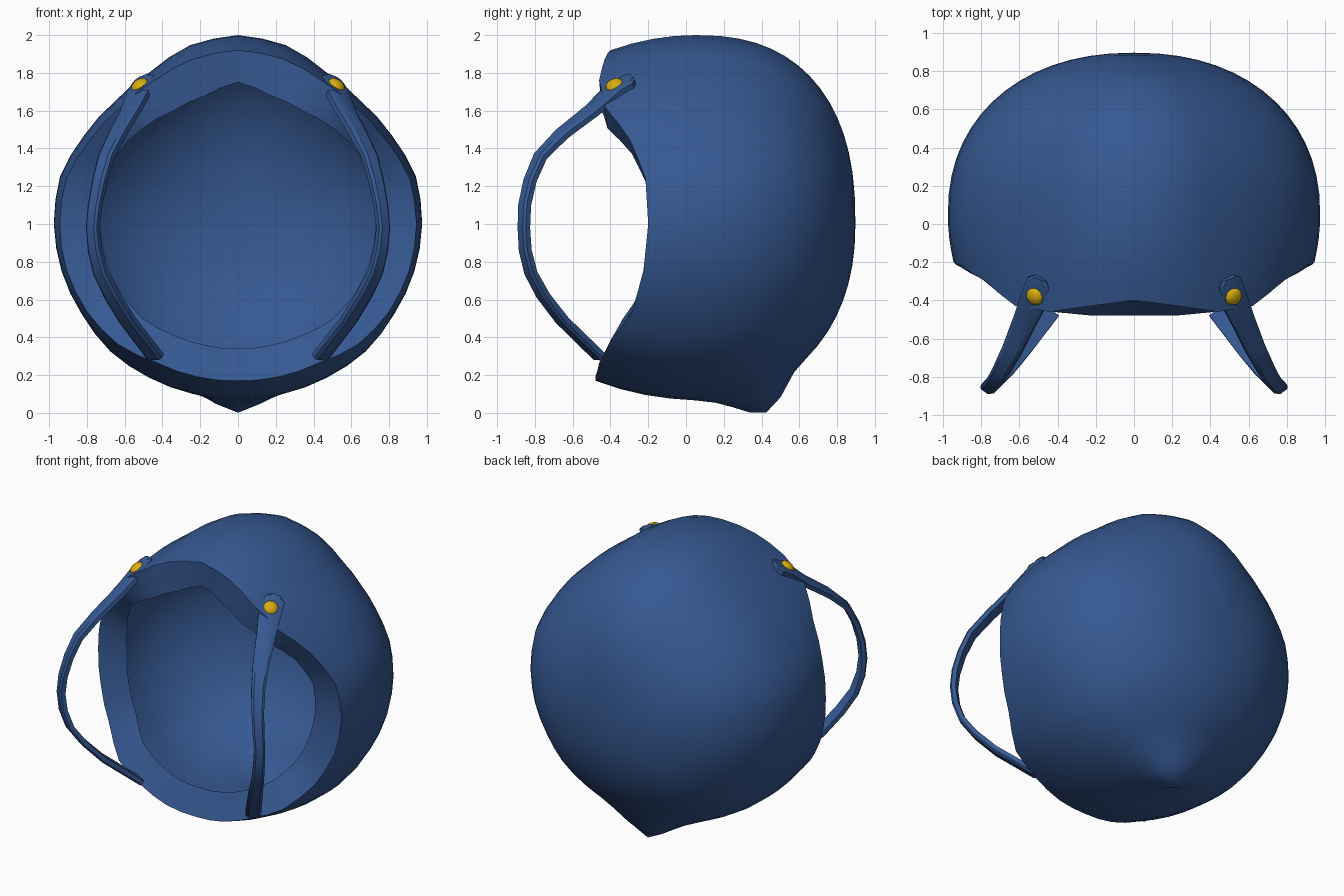
import bpy, bmesh, math
from mathutils import Vector

if "Cube" in bpy.data.objects:
    bpy.data.objects.remove(bpy.data.objects["Cube"])


def material(name, color):
    m = bpy.data.materials.new(name)
    m.use_nodes = True
    m.diffuse_color = color
    m.node_tree.nodes["Principled BSDF"].inputs["Base Color"].default_value = color
    return m


blue = material("blue", (0.036, 0.098, 0.285, 1))
gold = material("gold", (0.70, 0.42, 0.005, 1))


def finish(bm, name, mat, angle=40):
    bmesh.ops.recalc_face_normals(bm, faces=bm.faces)
    mesh = bpy.data.meshes.new(name)
    bm.to_mesh(mesh)
    bm.free()
    mesh.materials.append(mat)
    obj = bpy.data.objects.new(name, mesh)
    bpy.context.collection.objects.link(obj)
    bpy.ops.object.select_all(action="DESELECT")
    obj.select_set(True)
    bpy.context.view_layer.objects.active = obj
    bpy.ops.object.shade_smooth_by_angle(angle=math.radians(angle))
    return obj


def bridge(bm, a, b):
    n = len(a)
    for i in range(n):
        j = (i + 1) % n
        bm.faces.new((a[i], a[j], b[j], b[i]))


# Hood radii every 15 degrees from the crown down one side to the chin
FULL = [1.0, .98, .93, .92, .94, .975, .975, .967, .955, .955, .94, .93, .93]
RIM = [.92, .905, .88, .877, .90, .94, .945, .94, .925, .90, .85, .837, .83]
RIM_Y = [-.40, -.43, -.46, -.43, -.30, -.215, -.20, -.225, -.285, -.41, -.46, -.48, -.48]
LIP = [.75, .70, .69, .715, .74, .745, .73, .725, .72, .71, .68, .665, .66]
HALF = len(FULL) - 1
SEG = 4 * HALF
MID_Y, DEPTH = 0.05, 0.847


def at(table, k):
    lo = int(k)
    hi = min(lo + 1, HALF)
    return table[lo] + (table[hi] - table[lo]) * (k - lo)


def power(k):  # squarer profile at the crown, rounder at sides and chin
    return 0.83 + 0.08 * min(1, k / 5)


def nape(x, y):  # pointed nape, steep behind and sloping in front
    d = y - 0.45
    reach = 0.085 if d > 0 else 0.21
    return 0.145 * math.exp(-(abs(x) / 0.19) ** 1.7 - (d / reach) ** 2)


def hood_ring(bm, radius, depth):
    ring = []
    for i in range(SEG):
        k = min(i, SEG - i) / 2
        a = 2 * math.pi * i / SEG
        x, y = radius(k) * math.sin(a), depth(k)
        z = 1 + radius(k) * math.cos(a)
        if z < 0.6:
            z -= nape(x, y)
        ring.append(bm.verts.new((x, y, z)))
    return ring


def hood_layer(bm, scale, front_steps):
    rings = []
    for s in front_steps:
        rings.append(hood_ring(
            bm, lambda k: scale * (at(FULL, k) + (at(RIM, k) - at(FULL, k)) * s * s),
            lambda k: MID_Y + (at(RIM_Y, k) - MID_Y) * s))
    for deg in range(6, 90, 6):
        a = math.radians(deg)
        rings.append(hood_ring(
            bm, lambda k: scale * at(FULL, k) * math.cos(a) ** power(k),
            lambda k: MID_Y + scale * DEPTH * math.sin(a) ** power(k)))
    for a, b in zip(rings, rings[1:]):
        bridge(bm, a, b)
    pole = bm.verts.new((0, MID_Y + scale * DEPTH, 1))
    last = rings[-1]
    for i in range(SEG):
        bm.faces.new((last[i], last[(i + 1) % SEG], pole))
    return rings[0]


# Hood: outer skin, lining, and a broad front lip joining them
bm = bmesh.new()
outer = hood_layer(bm, 1.0, (1, .75, .5, .25, 0))
lining = hood_layer(bm, 0.975, (.85, .5, 0))
lip = hood_ring(bm, lambda k: at(LIP, k),
                lambda k: at(RIM_Y, k) + 0.015 + 0.06 * min(1, max(0, (k - 7) / 2)))
bridge(bm, outer, lip)
bridge(bm, lip, lining)
finish(bm, "hood", blue)

# Strap path from the rivet to the jaw: x, y, z, width
PATH = [(.495, -.282, 1.77, .07), (.50, -.305, 1.76, .13), (.518, -.38, 1.718, .15),
        (.57, -.50, 1.605, .125), (.64, -.66, 1.48, .105), (.70, -.775, 1.36, .09),
        (.735, -.83, 1.23, .08), (.76, -.858, 1.10, .075), (.772, -.862, .98, .07),
        (.76, -.855, .86, .075), (.73, -.825, .74, .08), (.67, -.76, .62, .09),
        (.59, -.66, .49, .095), (.44, -.46, .295, .10)]
CENTRE = Vector((0, 0.2, 1))
THICK = 0.02


def strap(name, side):
    bm = bmesh.new()
    pts = [Vector((side * p[0], p[1], p[2])) for p in PATH]
    rings = []
    for i, p in enumerate(pts):
        t = (pts[min(i + 1, len(pts) - 1)] - pts[max(i - 1, 0)]).normalized()
        n = p - CENTRE
        n = (n - t * n.dot(t)).normalized()
        w = t.cross(n) * PATH[i][3] / 2
        rings.append([bm.verts.new(p + w * u + n * THICK * v) for u, v in
                      ((-1, -1), (1, -1), (1, .4), (.65, 1), (-.65, 1), (-1, .4))])
    for a, b in zip(rings, rings[1:]):
        bridge(bm, a, b)
    bm.faces.new(rings[0])
    bm.faces.new(rings[-1])
    finish(bm, name, blue, 30)


# Domed rivet at the top of each strap
def rivet(name, side):
    bm = bmesh.new()
    bmesh.ops.create_uvsphere(bm, u_segments=10, v_segments=6, radius=0.049)
    bmesh.ops.scale(bm, vec=(1, 1, 0.5), verts=bm.verts)
    obj = finish(bm, name, gold)
    axis = Vector((side * 0.5, -0.35, 0.8))
    obj.rotation_euler = axis.to_track_quat("Z", "Y").to_euler()
    obj.location = (side * 0.522, -0.38, 1.738)


for label, side in (("left", 1), ("right", -1)):
    strap(label + "_strap", side)
    rivet(label + "_rivet", side)
